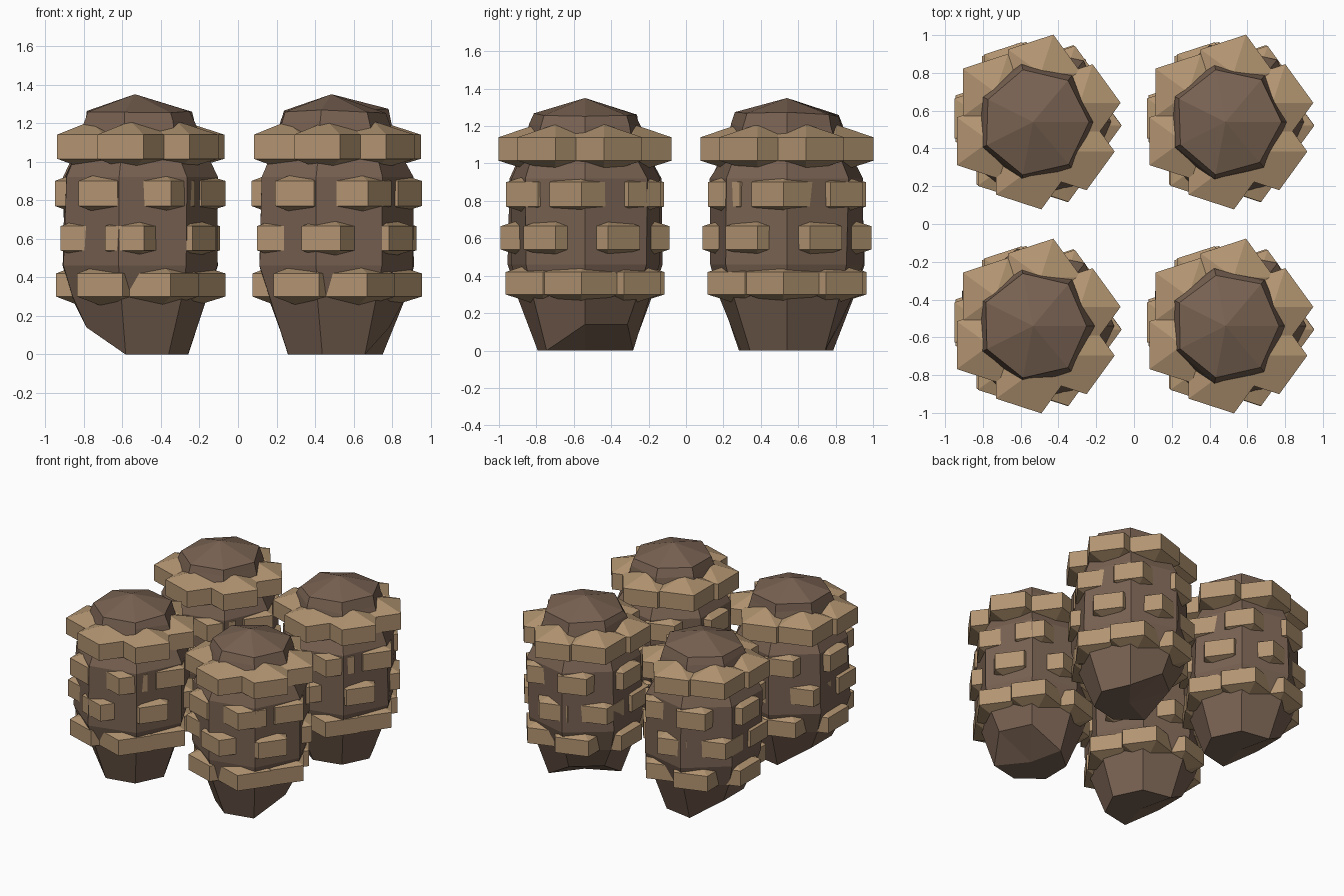
import bpy, bmesh, random
from math import cos, sin, radians, tau

cube = bpy.data.objects.get("Cube")
if cube:
    bpy.data.objects.remove(cube, do_unlink=True)

CORE_SIDES = 7
BLOCK_SIDES = 5
BLOCKS_PER_RING = 6


def material(name, rgb):
    mat = bpy.data.materials.new(name)
    mat.use_nodes = True
    mat.diffuse_color = (*rgb, 1)
    mat.node_tree.nodes["Principled BSDF"].inputs["Base Color"].default_value = (*rgb, 1)
    return mat


brown = material("dark_brown", (0.19, 0.122, 0.084))
tan = material("tan", (0.445, 0.296, 0.165))


def finish(bm, name, mat, location):
    bmesh.ops.recalc_face_normals(bm, faces=bm.faces)
    mesh = bpy.data.meshes.new(name)
    bm.to_mesh(mesh)
    bm.free()
    mesh.materials.append(mat)
    obj = bpy.data.objects.new(name, mesh)
    obj.location = location
    bpy.context.collection.objects.link(obj)


def skin(bm, rings, foot, peak):
    """Join stacked rings of vertices and close both ends with fans."""
    count = len(rings[0])
    for i in range(count):
        j = (i + 1) % count
        for low, high in zip(rings, rings[1:]):
            bm.faces.new((low[i], low[j], high[j], high[i]))
        bm.faces.new((foot, rings[0][j], rings[0][i]))
        bm.faces.new((peak, rings[-1][i], rings[-1][j]))


def core(name, location, chamfer, seed):
    """Seven-sided barrel with a peaked cap and a foot chamfered on one side."""
    rng = random.Random(seed)
    bm = bmesh.new()
    profile = [(0.26, 0), (0.37, 0.3), (0.415, 0.46), (0.415, 0.92),
               (0.34, 1.06), (0.30, 1.2), (0.28, 1.26)]
    rings = []
    for level, (radius, z) in enumerate(profile):
        ring = []
        for i in range(CORE_SIDES):
            a = tau * i / CORE_SIDES
            r, h = radius * rng.uniform(0.97, 1.03), z
            if level == 0 and cos(a - radians(chamfer)) > 0.6:
                r, h = 0.29, 0.14
            elif level > 3:
                h += rng.uniform(-0.015, 0.015)
            ring.append(bm.verts.new((r * cos(a), r * sin(a), h)))
        rings.append(ring)
    skin(bm, rings, bm.verts.new((0, 0, 0)), bm.verts.new((-0.01, 0, 1.35)))
    finish(bm, name, brown, location)


def block_ring(name, location, z, height, distance, radius, phase, rise, drop):
    """Six pentagonal blocks, all turned alike, peaked above and below."""
    bm = bmesh.new()
    for k in range(BLOCKS_PER_RING):
        a = radians(phase) + tau * k / BLOCKS_PER_RING
        cx, cy = distance * cos(a), distance * sin(a)
        rings = []
        for h in (z, z + height):
            rings.append([bm.verts.new((cx + radius * cos(tau * i / BLOCK_SIDES),
                                        cy + radius * sin(tau * i / BLOCK_SIDES), h))
                          for i in range(BLOCK_SIDES)])
        skin(bm, rings, bm.verts.new((cx, cy, z - drop)),
             bm.verts.new((cx, cy, z + height + rise)))
    finish(bm, name, tan, location)


# Four pillars: position and the direction of the foot chamfer
pillars = {
    "front_right": (-0.525, -0.54, 180),
    "front_left": (0.495, -0.54, 25),
    "back_right": (-0.525, 0.54, 180),
    "back_left": (0.495, 0.54, 140),
}

# Block rings: base height, wall height, distance, block radius, turn, rise, drop
rows = {
    "lower_ring": (0.30, 0.12, 0.25, 0.21, -4, 0.065, 0.065),
    "lower_middle_ring": (0.54, 0.125, 0.28, 0.18, 26, 0.055, 0.055),
    "upper_middle_ring": (0.77, 0.13, 0.28, 0.18, -4, 0.055, 0.055),
    "upper_ring": (1.015, 0.125, 0.26, 0.215, 23, 0.07, 0.065),
}

for seed, (place, (x, y, chamfer)) in enumerate(pillars.items()):
    core(f"{place}_core", (x, y, 0), chamfer, seed)
    for row, sizes in rows.items():
        block_ring(f"{place}_{row}", (x, y, 0), *sizes)
